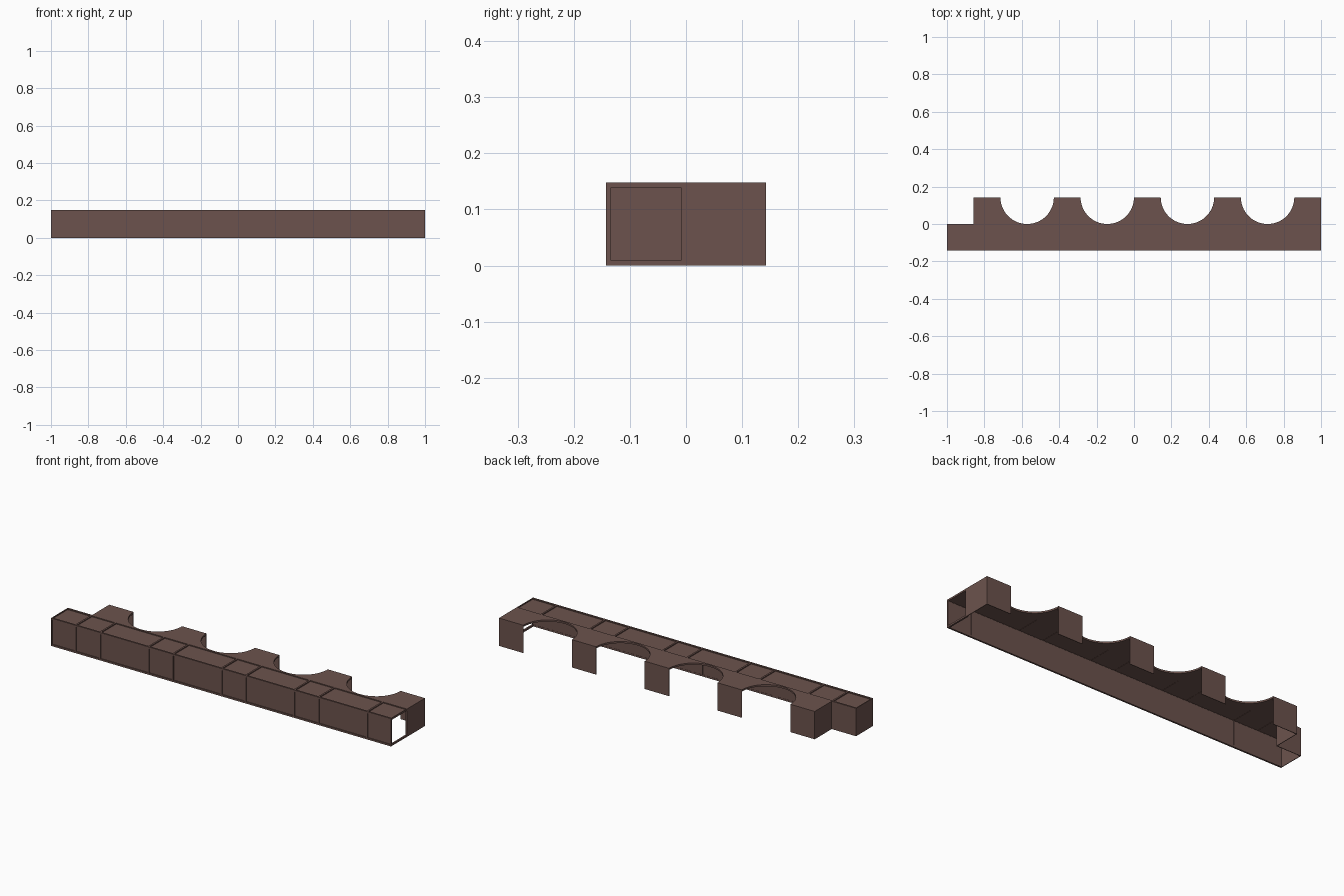
import bpy, bmesh, math

if "Cube" in bpy.data.objects:
    bpy.data.objects.remove(bpy.data.objects["Cube"])

brown = bpy.data.materials.new("dark_brown")
brown.use_nodes = True
colour = (0.15, 0.086, 0.074, 1)
brown.diffuse_color = colour
brown.node_tree.nodes["Principled BSDF"].inputs["Base Color"].default_value = colour

U = 1 / 7            # module length
H = 0.148            # height
D = U                # half depth
R = 0.009            # rib size
T = 0.003            # panel thickness
IN = 0.005           # panel recess


def finish(name, bm):
    bmesh.ops.recalc_face_normals(bm, faces=bm.faces)
    mesh = bpy.data.meshes.new(name)
    bm.to_mesh(mesh)
    bm.free()
    mesh.materials.append(brown)
    obj = bpy.data.objects.new(name, mesh)
    bpy.context.collection.objects.link(obj)
    return obj


def boxes(name, spans):
    """One object made of boxes, each given as x, y and z ranges."""
    bm = bmesh.new()
    for span in spans:
        verts = bmesh.ops.create_cube(bm, size=1)["verts"]
        for v in verts:
            v.co = [a + (b - a) * (c + 0.5) for (a, b), c in zip(span, v.co)]
    return finish(name, bm)


# Module boundaries along the beam: end bay, then alternating piers and arches
steps = [1, 1, 2, 1, 2, 1, 2, 1, 2, 1]
bounds = [-1 + U * sum(steps[:i]) for i in range(len(steps) + 1)]

# Recessed front and top skins
boxes("front_panel", [((-1, 1), (-D + IN, -D + IN + T), (0, H - IN))])
boxes("top_panel", [((-1, 1), (-D + IN, 0), (H - IN - T, H - IN))])

# Long rails on the front edges
boxes("front_rails", [((-1, 1), (-D, -D + R), z) for z in ((0, R), (H - R, H))])

# Ribs at every module boundary, across the front and the top
front_ribs, top_ribs = [], []
for b in bounds:
    x = (max(-1, b - R / 2), min(1, b + R / 2))
    front_ribs.append((x, (-D, -D + R), (0, H)))
    top_ribs.append((x, (-D, 0), (H - R, H)))
boxes("front_ribs", front_ribs)
boxes("top_ribs", top_ribs)

# Open end frame
boxes("open_end_frame", [((1 - R, 1), (-D, 0), (0, R)),
                         ((1 - R, 1), (-R, 0), (0, H))])

# Scalloped rear deck
outline = [(-1, -R), (-1, 0), (bounds[1], 0)]
for i in range(1, 10, 2):
    left, right = bounds[i], bounds[i + 1]
    outline += [(left, D), (right, D)]
    if i < 9:
        for k in range(1, 32):
            a = math.pi * (1 + k / 32)
            outline.append((right + U + U * math.cos(a), D + U * math.sin(a)))
outline.append((1, -R))
bm = bmesh.new()
deck = bm.faces.new([bm.verts.new((x, y, H)) for x, y in outline])
lower = bmesh.ops.extrude_face_region(bm, geom=[deck], use_keep_orig=True)["geom"]
for v in lower:
    if isinstance(v, bmesh.types.BMVert):
        v.co.z -= R
finish("scalloped_deck", bm)

# Rear pier plates
boxes("pier_plates", [((bounds[i], bounds[i + 1]), (D - T, D), (0, H))
                      for i in range(1, 10, 2)])

# Closing walls at both ends and in the corner notch
boxes("end_walls", [((-1, -1 + T), (-D, 0), (0, H)),
                    ((bounds[1], bounds[1] + T), (0, D), (0, H)),
                    ((1 - T, 1), (0, D), (0, H))])
boxes("notch_wall", [((-1, bounds[1]), (-T, 0), (0, H))])
